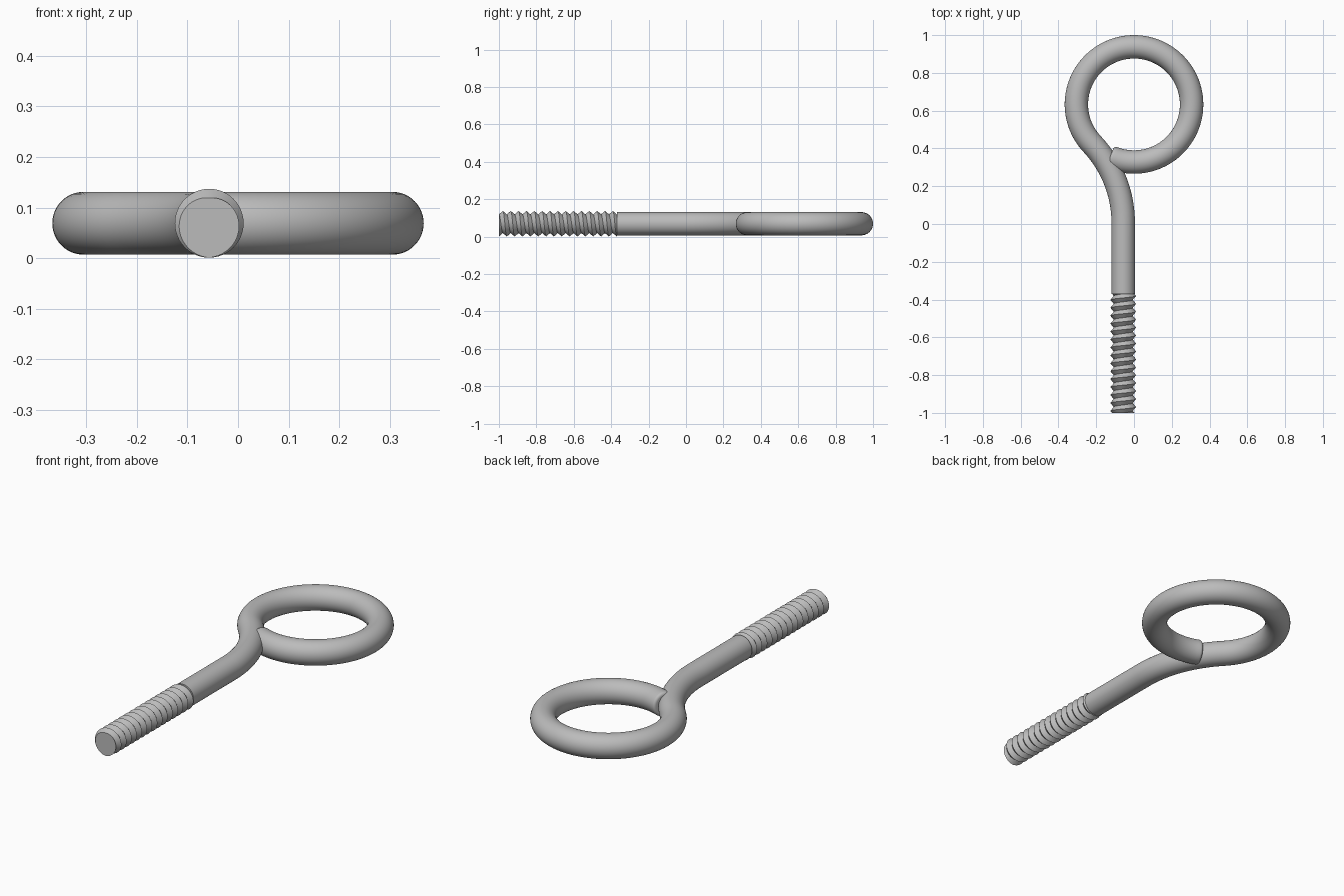
import bpy
import bmesh
from math import sin, cos, pi, atan2, sqrt, radians
from mathutils import Vector

cube = bpy.data.objects.get("Cube")
if cube:
    bpy.data.objects.remove(cube)

# One plain steel colour
steel = bpy.data.materials.new("grey steel")
steel.use_nodes = True
color = (0.5, 0.5, 0.5, 1)
steel.diffuse_color = color
steel.node_tree.nodes["Principled BSDF"].inputs["Base Color"].default_value = color

Z = 0.069            # height of the bolt's axis
SHANK_X = -0.057
WIRE = 0.062         # wire radius
RING_Y, RING_R = 0.633, 0.305
THREAD_TOP, THREAD_END = -0.37, -1.0
CREST, ROOT, PITCH = 0.068, 0.05, 0.042
SIDES = 48


def skin(name, rows):
    """Join rows of points into a tube, close both ends, shade it."""
    bm = bmesh.new()
    grid = [[bm.verts.new(p) for p in row] for row in rows]
    for a, b in zip(grid, grid[1:]):
        for i in range(SIDES):
            bm.faces.new((a[i], a[i + 1], b[i + 1], b[i]))
    bmesh.ops.remove_doubles(bm, verts=bm.verts, dist=1e-5)
    bmesh.ops.holes_fill(bm, edges=[e for e in bm.edges if e.is_boundary])
    bmesh.ops.recalc_face_normals(bm, faces=bm.faces)
    mesh = bpy.data.meshes.new(name)
    bm.to_mesh(mesh)
    bm.free()
    mesh.materials.append(steel)
    obj = bpy.data.objects.new(name, mesh)
    bpy.context.collection.objects.link(obj)
    bpy.ops.object.select_all(action="DESELECT")
    obj.select_set(True)
    bpy.context.view_layer.objects.active = obj
    bpy.ops.object.shade_smooth_by_angle(angle=radians(35))
    return obj


def arc(cx, cy, r, start, end, steps):
    """Points and travel directions along an arc."""
    turn = 1 if end > start else -1
    result = []
    for i in range(steps + 1):
        a = start + (end - start) * i / steps
        result.append((Vector((cx + r * cos(a), cy + r * sin(a), Z)),
                       Vector((-sin(a), cos(a), 0)) * turn))
    return result


# Neck bend: an arc tangent to both the straight shank and the ring
bend_y = 0.005
dy = RING_Y - bend_y
bend_r = (dy**2 + SHANK_X**2 - RING_R**2) / (2 * (RING_R + SHANK_X))
bend_x = SHANK_X - bend_r
meet = atan2(dy, -bend_x)

# Path of the wire: straight shank, neck bend, then clockwise round the ring
forward = Vector((0, 1, 0))
path = [(Vector((SHANK_X, THREAD_TOP, Z)), forward)]
path += arc(bend_x, bend_y, bend_r, 0, meet, 20)
ring_end = radians(-112)
ring = arc(0, RING_Y, RING_R, meet + pi, ring_end, 96)
path += ring[1:]
stations = [(p, t, WIRE) for p, t in path]

# Rounded rim at the cut end of the wire
fillet = 0.014
tip, heading, _ = stations[-1]
for i in range(1, 7):
    a = i / 6 * pi / 2
    stations.append((tip + heading * fillet * sin(a), heading,
                     WIRE - fillet * (1 - cos(a))))

up = Vector((0, 0, 1))
angles = [2 * pi * i / SIDES for i in range(SIDES + 1)]
skin("eye_and_shank", [[p + r * (cos(a) * t.cross(up) + sin(a) * up)
                        for a in angles] for p, t, r in stations])


def thread_point(k, a):
    """Point on half-turn row k of the right-handed V thread."""
    offset = (a - pi) / (2 * pi)
    y = THREAD_END + PITCH * (k / 2 + offset)
    y = min(max(y, THREAD_END), THREAD_TOP)
    phase = ((y - THREAD_END) / PITCH - offset) % 1
    r = ROOT + (CREST - ROOT) * abs(2 * phase - 1)
    return Vector((SHANK_X + r * sin(a), y, Z + r * cos(a)))


# Threaded end: alternating crest and root rows, clipped flat at both ends
half_turns = int((THREAD_TOP - THREAD_END) / PITCH * 2) + 4
skin("threaded_end", [[thread_point(k, a) for a in angles]
                      for k in range(-3, half_turns)])
